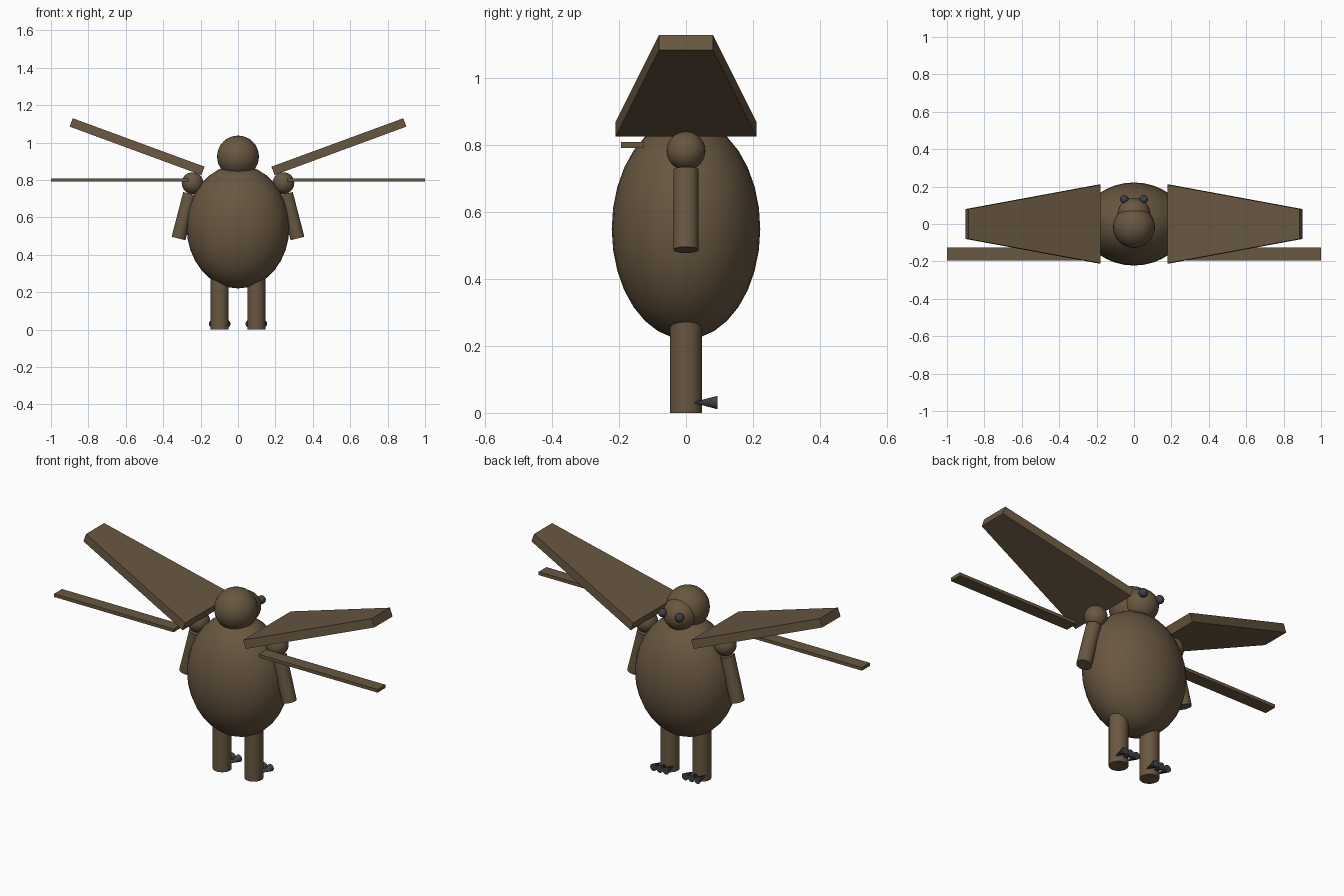
import bpy, bmesh, math
from mathutils import Vector

if "Cube" in bpy.data.objects:
    bpy.data.objects.remove(bpy.data.objects["Cube"])


def material(name, color):
    m = bpy.data.materials.new(name)
    m.diffuse_color = (*color, 1)
    m.use_nodes = True
    m.node_tree.nodes["Principled BSDF"].inputs["Base Color"].default_value = m.diffuse_color
    return m


BROWN = material("brown", (0.14, 0.095, 0.052))
DARK = material("dark_grey", (0.05, 0.052, 0.056))


def finish(name, mat, angle=40):
    o = bpy.context.object
    o.name = name
    o.data.materials.append(mat)
    bpy.ops.object.shade_smooth_by_angle(angle=math.radians(angle))
    return o


def ball(name, loc, radii, mat=BROWN, seg=32, rings=16):
    bpy.ops.mesh.primitive_uv_sphere_add(segments=seg, ring_count=rings, radius=1, location=loc)
    bpy.context.object.scale = radii
    bpy.ops.object.transform_apply(location=False, rotation=False, scale=True)
    return finish(name, mat)


def rod(name, a, b, r1, r2, mat=BROWN, sides=32):
    a, b = Vector(a), Vector(b)
    bpy.ops.mesh.primitive_cone_add(vertices=sides, radius1=r1, radius2=r2,
                                    depth=(b - a).length, location=(a + b) / 2,
                                    rotation=(b - a).to_track_quat('Z', 'Y').to_euler())
    return finish(name, mat)


def slab(name, ends, thick, lean, mat=BROWN):
    """Tapered plank: ends = (x, z, y_min, y_max) of the lower edge, lean = x shift of the upper edge."""
    bm = bmesh.new()
    rings = []
    for x, z, y0, y1 in ends:
        rings.append([bm.verts.new(p) for p in ((x, y0, z), (x, y1, z),
                      (x + lean, y1, z + thick), (x + lean, y0, z + thick))])
    a, b = rings
    bm.faces.new(a)
    bm.faces.new(b[::-1])
    for i in range(4):
        j = (i + 1) % 4
        bm.faces.new((a[i], b[i], b[j], a[j]))
    bmesh.ops.recalc_face_normals(bm, faces=bm.faces)
    me = bpy.data.meshes.new(name)
    bm.to_mesh(me)
    bm.free()
    me.materials.append(mat)
    o = bpy.data.objects.new(name, me)
    bpy.context.collection.objects.link(o)
    return o


# Torso and head
ball("body", (0, 0, 0.55), (0.275, 0.222, 0.33))
ball("head", (0, -0.016, 0.925), (0.112, 0.112, 0.112))
ball("muzzle", (0, 0.052, 0.912), (0.088, 0.088, 0.085))

for side, s in (("right", 1), ("left", -1)):
    # Eye
    ball(side + "_eye", (s * 0.052, 0.132, 0.932), (0.023, 0.023, 0.023), DARK, 16, 8)
    # Arm
    ball(side + "_shoulder", (s * 0.243, 0, 0.783), (0.058, 0.058, 0.058))
    rod(side + "_arm", (s * 0.256, 0, 0.726), (s * 0.318, 0, 0.487), 0.038, 0.038)
    # Leg and toes
    rod(side + "_leg", (s * 0.098, 0, 0), (s * 0.098, 0, 0.32), 0.048, 0.048)
    for i in (-1, 0, 1):
        x = s * 0.098 + i * 0.038
        rod(f"{side}_claw_{i + 2}", (x, 0.094, 0.031), (x, 0.018, 0.031), 0.02, 0, DARK, 16)
    # Raised wing
    slab(side + "_wing", ((s * 0.195, 0.826, -0.21, 0.21), (s * 0.9, 1.085, -0.08, 0.08)),
         0.045, -s * 0.016)
    # Segmented strip below the wing
    x0, step = 0.262, (1 - 0.262) / 5
    for i in range(5):
        xa, xb = x0 + i * step, x0 + (i + 1) * step
        slab(f"{side}_strip_{i + 1}", ((s * xa, 0.791, -0.195, -0.126),
             (s * xb, 0.791, -0.195, -0.126)), 0.018, 0)
